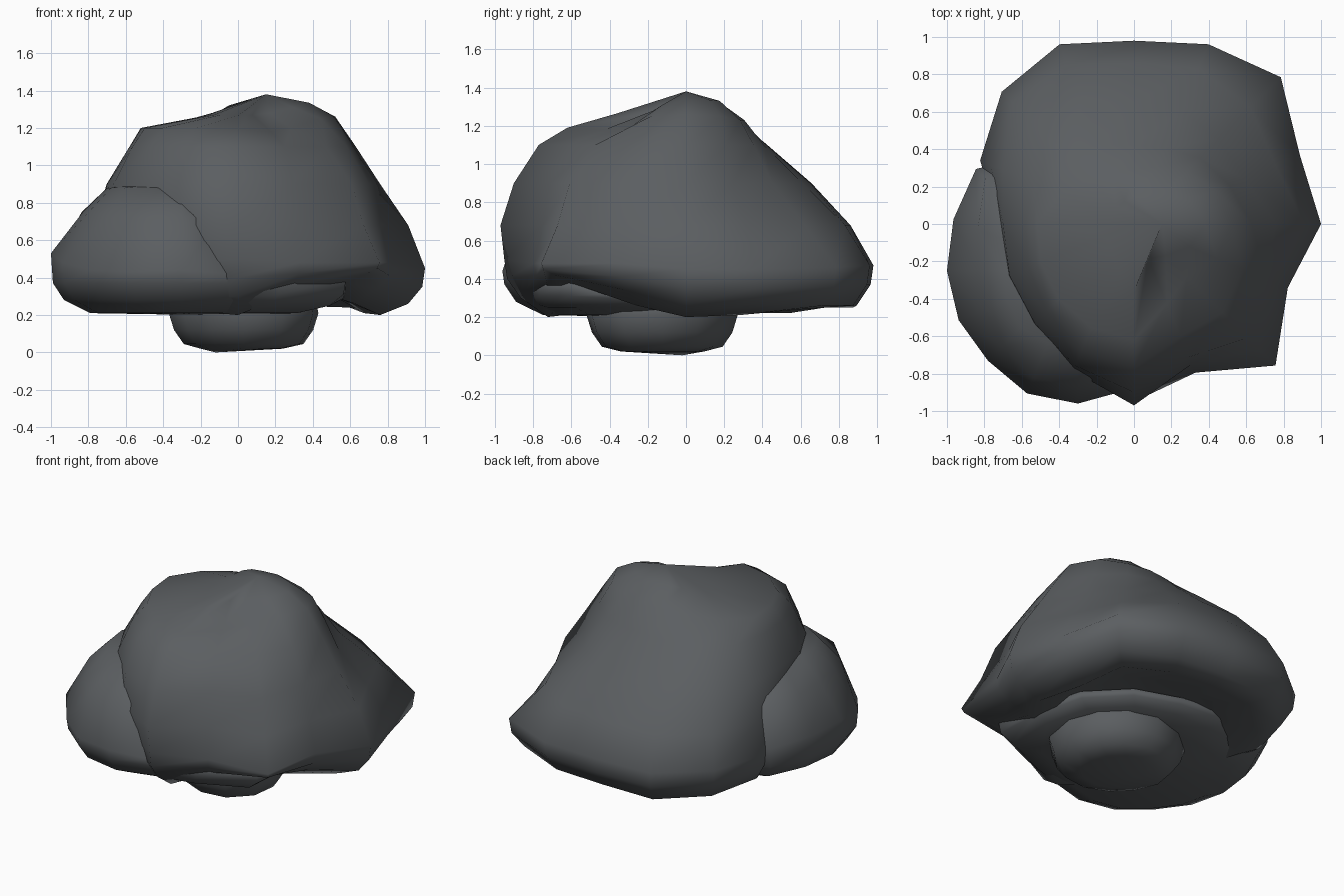
import bpy, bmesh, math

stone = bpy.data.materials.new("slate grey")
stone.diffuse_color = (0.105, 0.113, 0.12, 1)


def loft(name, rings, bottom, top):
    """Stack of polar rings (cx, cy, heights, radii), closed by a point at each end."""
    bm = bmesh.new()
    loops = []
    for cx, cy, z, radii in rings:
        n = len(radii)
        zs = z if isinstance(z, list) else [z] * n
        loops.append([bm.verts.new((cx + r * math.cos(math.tau * i / n),
                                    cy + r * math.sin(math.tau * i / n), zs[i]))
                      for i, r in enumerate(radii)])
    for a, b in zip(loops, loops[1:]):
        for i in range(n):
            j = (i + 1) % n
            bm.faces.new((a[i], a[j], b[j], b[i]))
    lo, hi = bm.verts.new(bottom), bm.verts.new(top)
    for i in range(n):
        j = (i + 1) % n
        bm.faces.new((lo, loops[0][j], loops[0][i]))
        bm.faces.new((hi, loops[-1][i], loops[-1][j]))
    bmesh.ops.recalc_face_normals(bm, faces=bm.faces)
    for f in bm.faces:
        f.smooth = True
    me = bpy.data.meshes.new(name)
    bm.to_mesh(me)
    bm.free()
    me.materials.append(stone)
    ob = bpy.data.objects.new(name, me)
    bpy.context.collection.objects.link(ob)
    return ob


def scaled(radii, k):
    return [r * k for r in radii]


# main boulder: angular dome with an overhanging rim (16 directions from +x)
rim = [1.0, .96, 1.11, 1.04, .98, 1.04, 1.0, .89, .72, .72, .72, .80, .95, .86, 1.07, .89]
rim_z = [.43, .43, .44, .45, .45, .45, .45, .45, .45, .45, .45, .45, .48, .46, .46, .46]
under_z = [.26, .27, .26, .26, .26, .25, .26, .28, .28, .28, .28, .28, .30, .36, .42, .34]
base_z = [.20, .21, .24, .25, .26, .25, .22, .22, .22, .22, .22, .22, .20, .30, .37, .26]
waist = [.91, .82, .88, .90, .86, .92, .92, .83, .73, .74, .78, .85, .97, .81, .95, .82]
chest = [.76, .64, .64, .66, .65, .71, .77, .76, .70, .72, .75, .82, .90, .77, .86, .76]
shoulder = [.63, .55, .50, .44, .42, .46, .55, .58, .58, .61, .66, .73, .77, .65, .67, .63]
brow = [.52, .47, .40, .33, .29, .29, .34, .42, .52, .54, .57, .60, .62, .46, .40, .48]
brow_z = [1.26, 1.25, 1.23, 1.23, 1.23, 1.23, 1.22, 1.21, 1.20, 1.20, 1.2, 1.2, 1.19, 1.18, 1.2, 1.25]
crown = [.38, .32, .25, .18, .15, .13, .14, .15, .15, .15, .18, .24, .36, .2, .24, .32]
crown_z = [1.335, 1.335, 1.33, 1.33, 1.33, 1.32, 1.29, 1.28, 1.27, 1.27, 1.27, 1.27, 1.265, 1.27, 1.28, 1.31]
loft("main_boulder", [
    (0, 0, .34, scaled(rim, .50)),
    (0, 0, base_z, scaled(rim, .76)),
    (0, 0, under_z, scaled(rim, .91)),
    (0, 0, [z - .08 for z in rim_z[:8]] + rim_z[8:12] + [.4, .42, .45, .41], scaled(rim, .985)),
    (0, 0, [z + .02 for z in rim_z], rim),
    (0, 0, .68, waist),
    (0, 0, .90, chest),
    (0, 0, 1.10, shoulder),
    (0, 0, brow_z, brow),
    (0, 0, crown_z, crown),
], (0, 0, .36), (.15, 0, 1.38))

# side boulder: lower lobe bulging out at the front left, its base spreading under the main one
lobe = [.88, .86, .80, .72, .66, .66, .77, .72, .70, .69, .68, .71, .71, .69, .74, .95]
lobe_z = [.33, .33, .33, .33, .36, .45, .5, .52, .53, .48, .44, .43, .44, .42, .40, .39]
upper = [.3, .3, .3, .3, .4, .54, .70, .58, .53, .54, .57, .62, .62, .55, .4, .3]
peak = [.2, .2, .2, .2, .25, .37, .50, .43, .40, .41, .43, .42, .42, .36, .2, .2]
loft("side_boulder", [
    (-.3, -.25, .21, scaled(lobe, .70)),
    (-.3, -.25, [.25] * 5 + [.28] * 9 + [.25] * 2, scaled(lobe, .90)),
    (-.3, -.25, [.29] * 4 + [.31] + [.37] * 9 + [.31] * 2, scaled(lobe, .985)),
    (-.3, -.25, lobe_z, lobe),
    (-.3, -.25, [.42, .42, .42, .45, .6] + [.75] * 5 + [.72] * 4 + [.55, .44], upper),
    (-.3, -.25, [.44, .45, .5, .55, .7] + [.84] * 3 + [.88] * 6 + [.65, .46], peak),
], (-.2, -.2, .20), (-.35, -.25, .91))

# foot stone: small rounded block underneath
foot = [.40, .38, .38, .39, .40, .42, .40, .37, .37, .40, .43, .43]
loft("foot_stone", [
    (.02, -.12, .02, scaled(foot, .55)),
    (.03, -.12, .045, scaled(foot, .80)),
    (.03, -.12, .12, scaled(foot, .93)),
    (.03, -.12, .21, foot),
    (.03, -.12, .30, scaled(foot, .95)),
], (-.12, -.02, 0), (.03, -.12, .34))
